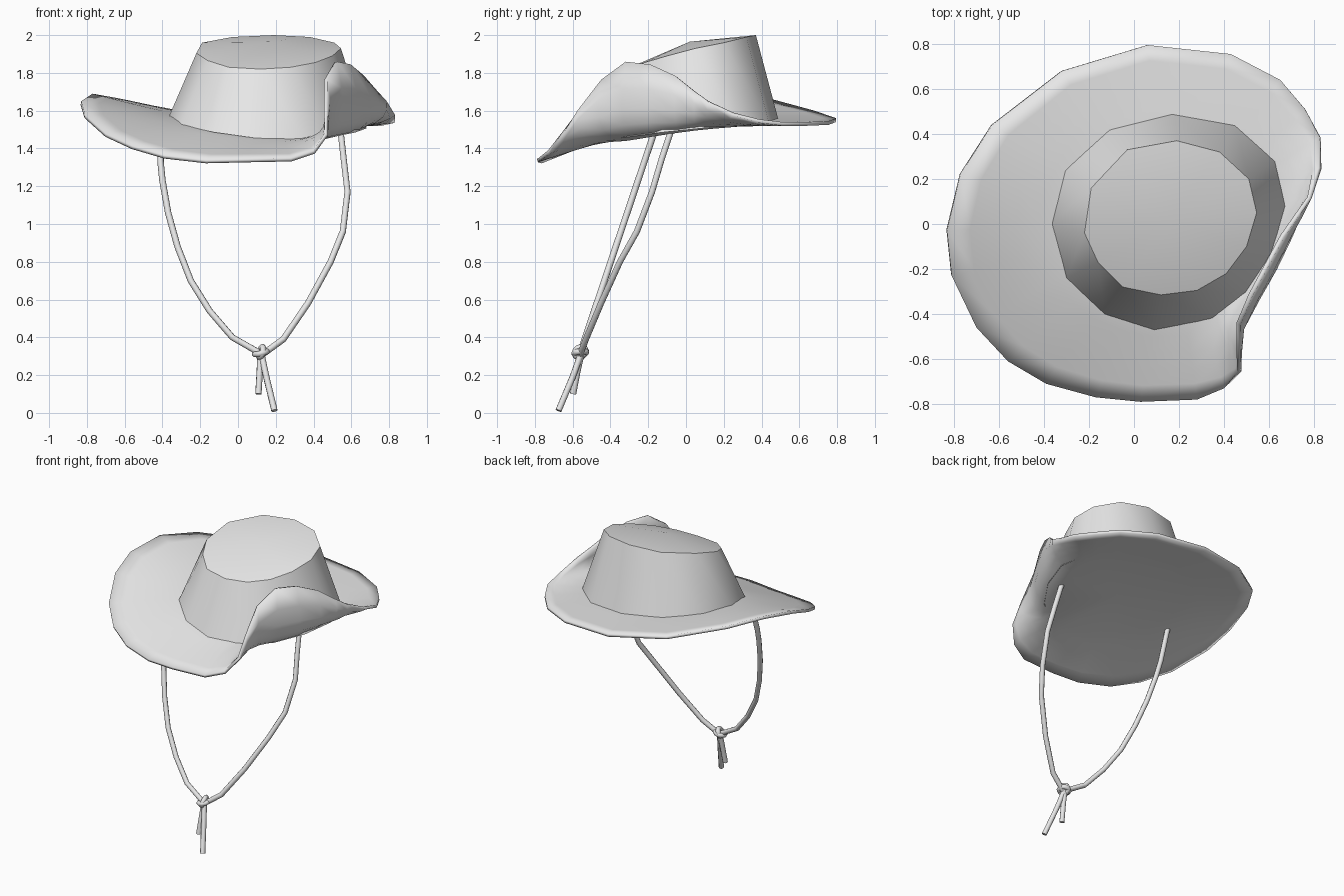
import bpy, bmesh, math
from mathutils import Vector

if "Cube" in bpy.data.objects:
    bpy.data.objects.remove(bpy.data.objects["Cube"])

felt = bpy.data.materials.new("light_grey")
felt.diffuse_color = (0.8, 0.8, 0.8, 1)
felt.use_nodes = True
felt.node_tree.nodes["Principled BSDF"].inputs["Base Color"].default_value = felt.diffuse_color
CX, CY = 0.155, 0.01


def seat_z(a):
    """Height of the brim where it meets the crown, by angle."""
    return 1.525 - 0.03 * math.cos(a) + 0.05 * math.sin(a) + 0.015 * math.cos(2 * a)


def finish(name, bm, angle=40):
    bmesh.ops.recalc_face_normals(bm, faces=bm.faces)
    me = bpy.data.meshes.new(name)
    bm.to_mesh(me)
    bm.free()
    ob = bpy.data.objects.new(name, me)
    bpy.context.collection.objects.link(ob)
    me.materials.append(felt)
    bpy.ops.object.select_all(action='DESELECT')
    ob.select_set(True)
    bpy.context.view_layer.objects.active = ob
    bpy.ops.object.shade_smooth_by_angle(angle=math.radians(angle))
    return ob


def bridge(bm, a, b):
    n = len(a)
    for i in range(n):
        bm.faces.new((a[i], a[(i + 1) % n], b[(i + 1) % n], b[i]))


def fan(bm, ring, tip):
    for i in range(len(ring)):
        bm.faces.new((ring[i], ring[(i + 1) % len(ring)], tip))


# Crown: tapered, tilted shell with a slightly domed top
base = [(.17, .49), (.45, .44), (.63, .28), (.68, .08), (.62, -.13), (.50, -.31), (.35, -.42),
        (.09, -.47), (-.13, -.40), (-.30, -.24), (-.37, 0), (-.31, .24), (-.11, .42)]
top = [(.19, .37, 2.0), (.38, .32, 1.99), (.51, .20, 1.96), (.545, .05, 1.93), (.50, -.10, 1.89),
       (.41, -.22, 1.855), (.28, -.295, 1.83), (.12, -.315, 1.82), (-.05, -.28, 1.83),
       (-.16, -.17, 1.865), (-.22, -.04, 1.905), (-.19, .16, 1.96), (-.03, .33, 1.99)]
bm = bmesh.new()
lo = [bm.verts.new((x, y, seat_z(math.atan2(y - CY, x - CX)) - 0.01)) for x, y in base]
hi = [bm.verts.new(p) for p in top]
bridge(bm, lo, hi)
fan(bm, hi, bm.verts.new((.16, .02, 1.965)))
finish("crown", bm)

# Brim: rim points (x, y, z, fold amount), swept inward along curved spokes
rim = [(.06, .795, 1.56, 0), (.43, .755, 1.545, 0), (.65, .64, 1.54, 0), (.76, .51, 1.54, 0),
       (.825, .385, 1.555, .1), (.82, .25, 1.59, .3), (.77, .12, 1.65, .6), (.72, .05, 1.70, .8),
       (.65, -.05, 1.78, 1), (.58, -.18, 1.84, 1), (.51, -.31, 1.855, 1), (.455, -.44, 1.76, 1),
       (.455, -.57, 1.60, .8), (.46, -.66, 1.48, .5), (.40, -.73, 1.39, .2), (.28, -.78, 1.35, 0),
       (.03, -.79, 1.345, 0), (-.17, -.77, 1.34, 0), (-.39, -.71, 1.365, 0), (-.56, -.61, 1.415, 0),
       (-.70, -.46, 1.48, 0), (-.81, -.23, 1.58, 0), (-.83, -.03, 1.65, 0), (-.77, .22, 1.69, 0),
       (-.63, .44, 1.665, 0), (-.32, .68, 1.60, 0)]
RINGS = 5
rings = [[] for _ in range(RINGS + 1)]
bm = bmesh.new()
for x, y, z, w in rim:
    a = math.atan2(y - CY, x - CX)
    outer = Vector((x, y, z))
    k = 0.92 - 0.12 * w
    inner = Vector((CX + .52 * k * math.cos(a), CY + .48 * k * math.sin(a), seat_z(a)))
    mid = inner.lerp(outer, 0.5 + 0.5 * w)
    mid += Vector((math.cos(a), math.sin(a), 0)) * 0.10 * w
    mid.z = inner.z + (z - inner.z) * (0.45 - 0.45 * w)
    for r in range(RINGS + 1):
        t = r / RINGS
        p = inner * (1 - t) ** 2 + mid * 2 * t * (1 - t) + outer * t * t
        rings[r].append(bm.verts.new(p))
for r in range(RINGS):
    bridge(bm, rings[r], rings[r + 1])
fan(bm, rings[0], bm.verts.new((CX, CY, 1.53)))
brim = finish("brim", bm, 50)
if brim.data.polygons[-1].normal.z < 0:
    brim.data.flip_normals()
solid = brim.modifiers.new("thickness", 'SOLIDIFY')
solid.thickness = 0.02
solid.offset = -1


# Chin cord: round tubes along short paths
def cord(name, pts, radius=0.017, closed=False):
    cu = bpy.data.curves.new(name, 'CURVE')
    cu.dimensions = '3D'
    cu.bevel_depth = radius
    cu.bevel_resolution = 2
    cu.use_fill_caps = True
    sp = cu.splines.new('POLY')
    sp.points.add(len(pts) - 1)
    for q, p in zip(sp.points, pts):
        q.co = (*p, 1)
    sp.use_cyclic_u = closed
    sp.use_smooth = True
    cu.materials.append(felt)
    ob = bpy.data.objects.new(name, cu)
    bpy.context.collection.objects.link(ob)


left = [(-.41, 1.54), (-.41, 1.33), (-.40, 1.23), (-.37, 1.06), (-.32, .88), (-.25, .70),
        (-.15, .54), (-.03, .40), (.11, .32)]
cord("cord_left", [(x, -.17 - (1.48 - z) * .336, z) for x, z in left])
cord("cord_right", [(.54, -.07, 1.52), (.56, -.13, 1.34), (.58, -.18, 1.17), (.555, -.26, .96),
                    (.49, -.35, .80), (.37, -.45, .58), (.24, -.53, .39), (.13, -.56, .31)])
cord("cord_tail_long", [(.12, -.55, .33), (.15, -.60, .19), (.193, -.675, .012)])
cord("cord_tail_short", [(.12, -.55, .33), (.115, -.575, .22), (.108, -.598, .10)])


# Knot: two small interlocked loops
def loop(name, centre, u, v, r):
    c, u, v = Vector(centre), Vector(u).normalized(), Vector(v).normalized()
    cord(name, [c + r * (math.cos(t) * u + math.sin(t) * v)
                for t in (i * math.tau / 10 for i in range(10))], 0.016, True)


loop("knot_loop_flat", (.122, -.56, .318), (1, 0, .25), (0, 1, .1), .033)
loop("knot_loop_upright", (.122, -.56, .322), (.3, .3, 1), (-.3, 1, 0), .03)
